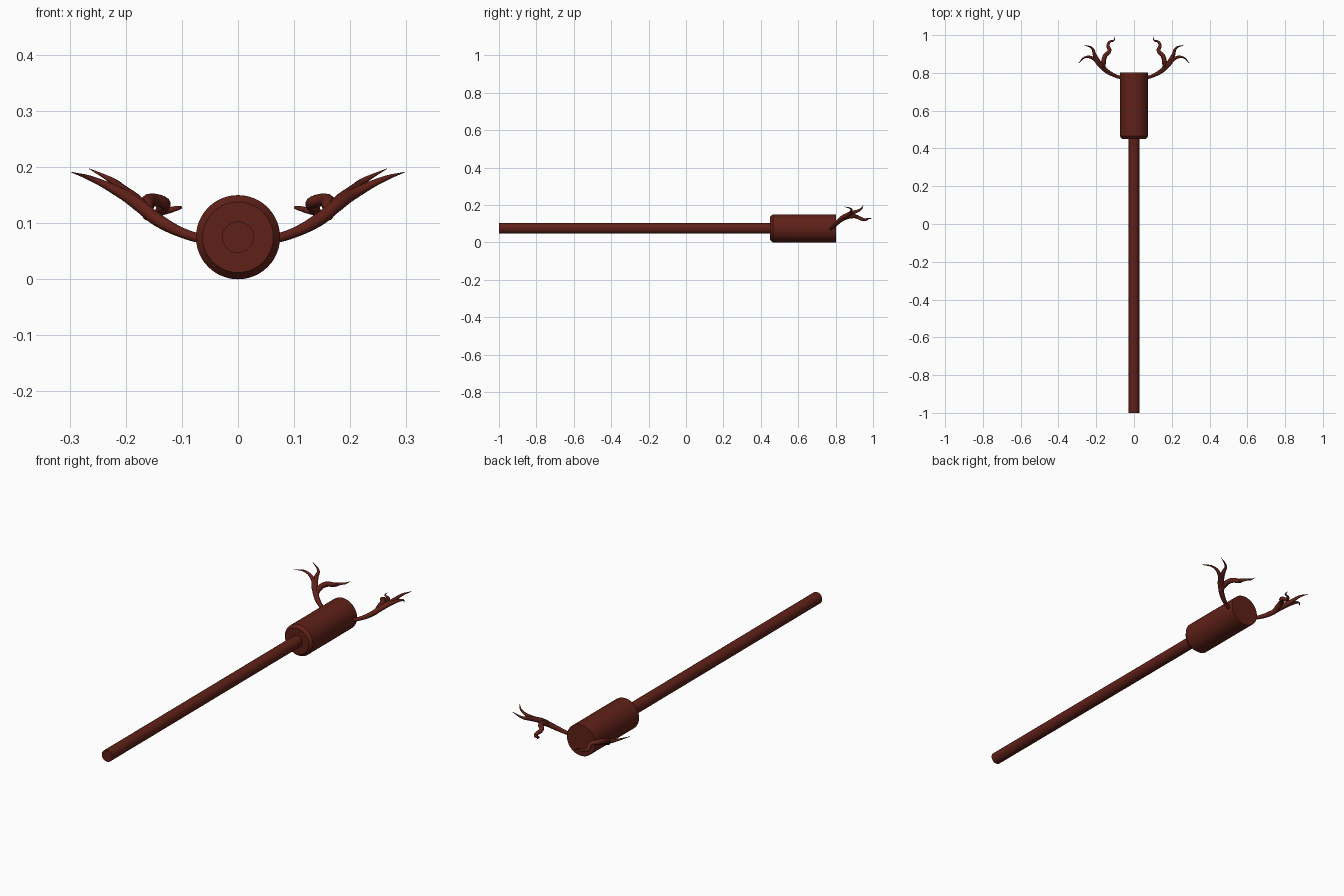
import bpy, bmesh, math
from mathutils import Vector

if "Cube" in bpy.data.objects:
    bpy.data.objects.remove(bpy.data.objects["Cube"])

mat = bpy.data.materials.new("dark_red_wood")
mat.diffuse_color = (0.115, 0.015, 0.009, 1)
mat.use_nodes = True
mat.node_tree.nodes["Principled BSDF"].inputs["Base Color"].default_value = mat.diffuse_color
CZ = 0.075


def finish(obj):
    obj.data.materials.append(mat)
    bpy.ops.object.select_all(action='DESELECT')
    obj.select_set(True)
    bpy.context.view_layer.objects.active = obj
    bpy.ops.object.shade_smooth_by_angle(angle=math.radians(35))


def lathe(name, profile, sides):
    """Solid of revolution about the y axis; profile is (radius, y)."""
    bm = bmesh.new()
    rings = [[bm.verts.new((r * math.cos(2 * math.pi * i / sides), y,
                            CZ + r * math.sin(2 * math.pi * i / sides)))
              for i in range(sides)] for r, y in profile]
    for a, b in zip(rings, rings[1:]):
        for i in range(sides):
            j = (i + 1) % sides
            bm.faces.new((a[i], a[j], b[j], b[i]))
    bm.faces.new(rings[0])
    bm.faces.new(rings[-1])
    bmesh.ops.recalc_face_normals(bm, faces=bm.faces)
    me = bpy.data.meshes.new(name)
    bm.to_mesh(me)
    bm.free()
    obj = bpy.data.objects.new(name, me)
    bpy.context.collection.objects.link(obj)
    finish(obj)


def antler(name, side, branches):
    """Tapered tubes through (x, y, z, radius) points, mirrored by side."""
    cu = bpy.data.curves.new(name, 'CURVE')
    cu.dimensions = '3D'
    cu.bevel_depth = 1.0
    cu.bevel_resolution = 4
    cu.resolution_u = 8
    cu.use_fill_caps = True
    for pts in branches:
        sp = cu.splines.new('BEZIER')
        sp.bezier_points.add(len(pts) - 1)
        for p, (x, y, z, r) in zip(sp.bezier_points, pts):
            p.co = Vector((side * x, y, z))
            p.radius = r
            p.handle_left_type = p.handle_right_type = 'AUTO'
    obj = bpy.data.objects.new(name, cu)
    bpy.context.collection.objects.link(obj)
    bpy.ops.object.select_all(action='DESELECT')
    obj.select_set(True)
    bpy.context.view_layer.objects.active = obj
    bpy.ops.object.convert(target='MESH')
    finish(bpy.context.view_layer.objects.active)


# Long shaft and hammer head
lathe("handle", [(0.028, -1.0), (0.028, 0.47)], 32)
lathe("head", [(0.063, 0.45), (0.075, 0.465), (0.075, 0.802)], 48)

# Antlers: main beam with outer tine, middle tine, inner curling tine
branches = [
    [(0.06, 0.772, 0.07, 0.008), (0.10, 0.785, 0.083, 0.009),
     (0.145, 0.81, 0.107, 0.012), (0.18, 0.84, 0.135, 0.012),
     (0.215, 0.876, 0.157, 0.009), (0.258, 0.883, 0.178, 0.005),
     (0.297, 0.848, 0.191, 0.0006)],
    [(0.155, 0.82, 0.115, 0.011), (0.185, 0.855, 0.142, 0.012),
     (0.208, 0.895, 0.16, 0.010), (0.222, 0.93, 0.174, 0.006),
     (0.265, 0.948, 0.197, 0.0006)],
    [(0.16, 0.82, 0.113, 0.010), (0.162, 0.85, 0.133, 0.013),
     (0.153, 0.89, 0.141, 0.012), (0.130, 0.918, 0.135, 0.010),
     (0.138, 0.945, 0.123, 0.009), (0.128, 0.965, 0.122, 0.006),
     (0.107, 0.972, 0.127, 0.004), (0.100, 0.997, 0.128, 0.0006)],
]
antler("antler_right", 1, branches)
antler("antler_left", -1, branches)
